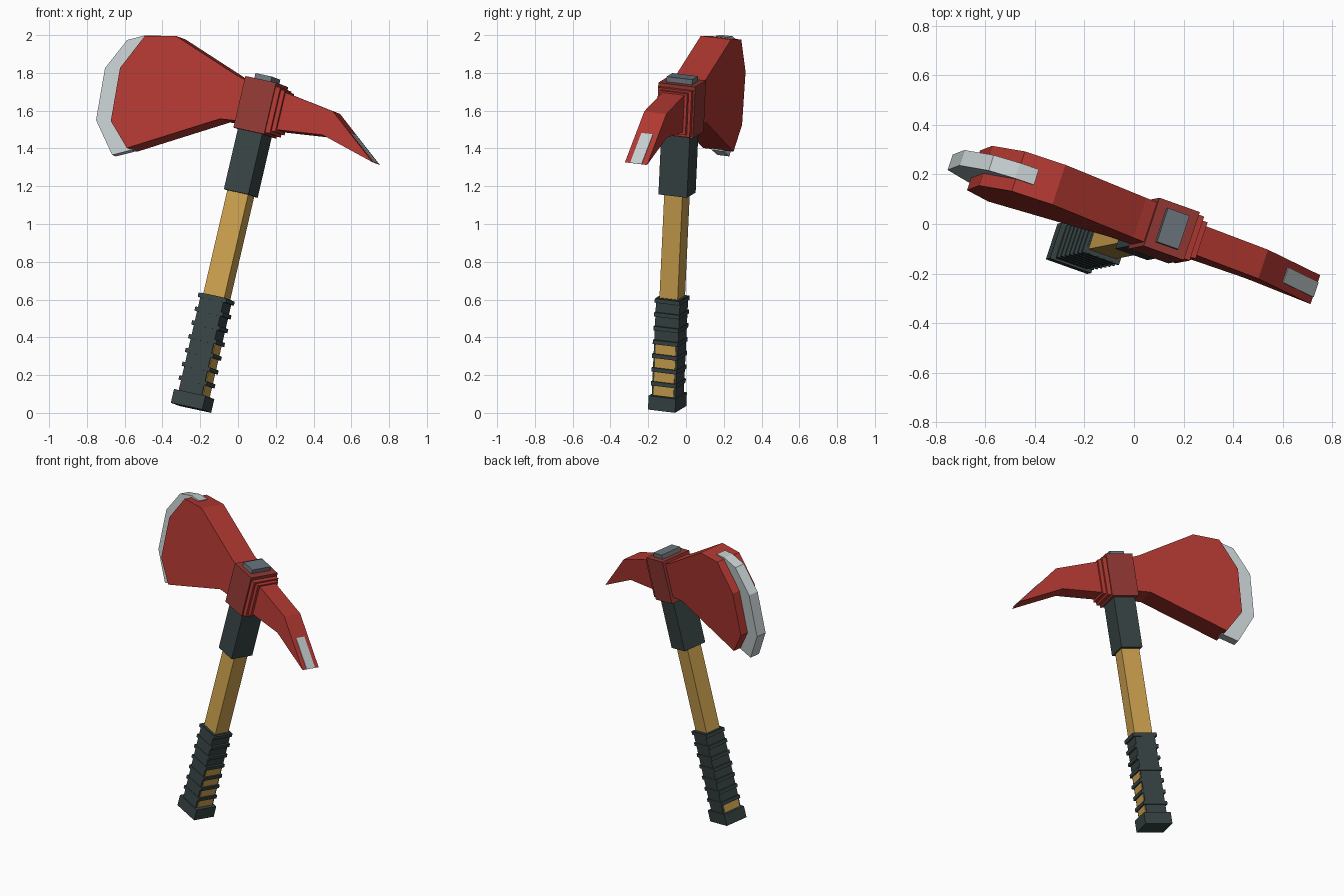
import bpy, bmesh
from mathutils import Vector, Matrix

if "Cube" in bpy.data.objects:
    bpy.data.objects.remove(bpy.data.objects["Cube"])

# Tilted frame of the tool: U along the head, W across it, H up the handle
H = Vector((0.226, 0.045, 0.973)).normalized()
U = Vector((0.923, -0.329, -0.199))
U = (U - H * U.dot(H)).normalized()
W = H.cross(U)
BASE = Vector((-0.249, -0.10, 0.027))
FRAME = Matrix.Translation(BASE) @ Matrix((U, W, H)).transposed().to_4x4()


def material(name, rgb):
    m = bpy.data.materials.new(name)
    m.diffuse_color = (*rgb, 1)
    m.use_nodes = True
    m.node_tree.nodes["Principled BSDF"].inputs["Base Color"].default_value = m.diffuse_color
    return m


RED = material("red paint", (0.445, 0.040, 0.031))
DARK_RED = material("dark red paint", (0.290, 0.040, 0.033))
WOOD = material("yellow wood", (0.600, 0.355, 0.076))
RUBBER = material("dark rubber", (0.040, 0.057, 0.058))
SILVER = material("bright steel", (0.560, 0.620, 0.635))
STEEL = material("grey steel", (0.145, 0.180, 0.205))


def prism(name, profile, half, mat):
    """Extrude a (u, h) outline to both sides of the head plane."""
    bm = bmesh.new()
    a, b = ([bm.verts.new((u, s * half, h)) for u, h in profile] for s in (-1, 1))
    bm.faces.new(a)
    bm.faces.new(b[::-1])
    n = len(a)
    for i in range(n):
        j = (i + 1) % n
        bm.faces.new((a[j], a[i], b[i], b[j]))
    bmesh.ops.recalc_face_normals(bm, faces=bm.faces)
    bm.transform(FRAME)
    me = bpy.data.meshes.new(name)
    bm.to_mesh(me)
    bm.free()
    me.materials.append(mat)
    ob = bpy.data.objects.new(name, me)
    bpy.context.collection.objects.link(ob)
    return ob


def block(name, u0, u1, h0, h1, half, mat):
    return prism(name, [(u0, h0), (u1, h0), (u1, h1), (u0, h1)], half, mat)


# Handle: wooden shaft, rubber grip, end cap and upper sleeve
block("shaft", -0.06, 0.06, 0.05, 1.3, 0.051, WOOD)
block("grip", -0.066, 0.066, 0.06, 0.605, 0.067, RUBBER)
block("end_cap", -0.09, 0.09, 0.0, 0.075, 0.076, RUBBER)
block("sleeve", -0.07, 0.07, 1.166, 1.51, 0.08, RUBBER)

# Raised grip ribs
for i in range(7):
    h = 0.13 + 0.075 * i
    block("grip_rib", -0.08, 0.08, h, h + 0.022, 0.070, RUBBER)

# Wood showing through the grip between ribs
for i in range(4):
    h = 0.077 + 0.075 * i
    block("grip_window", 0.064, 0.070, h, h + 0.053, 0.056, WOOD)
block("rear_grip_window", -0.070, -0.064, 0.077, 0.13, 0.056, WOOD)

# Eye block with its top wedge plate and stepped flanges
block("eye_block", -0.088, 0.088, 1.495, 1.775, 0.103, DARK_RED)
block("wedge_plate", -0.047, 0.047, 1.77, 1.803, 0.072, STEEL)
block("outer_flange", 0.08, 0.115, 1.505, 1.755, 0.094, RED)
block("inner_flange", 0.11, 0.138, 1.52, 1.745, 0.078, RED)

# Spike and the bright strip near its tip
knee, tip = Vector((0.42, 1.692)), Vector((0.702, 1.472))
prism("spike", [(0.10, 1.53), (0.394, 1.558), tip, knee, (0.10, 1.742)], 0.062, RED)
d = (tip - knee).normalized()
lift = Vector((-d.y, d.x)) * 0.004
start = knee.lerp(tip, 0.42)
prism("spike_strip", [start - lift, tip - d * 0.006 - lift * 0.2, tip + lift,
                      start + lift], 0.032, SILVER)

# Flared blade body
prism("blade_body", [(-0.08, 1.755), (-0.138, 1.768), (-0.525, 1.906),
                     (-0.694, 1.871), (-0.789, 1.677), (-0.772, 1.392),
                     (-0.65, 1.27), (-0.18, 1.525), (-0.08, 1.535)], 0.085, RED)

# Steel cutting edge set into the middle of the blade
prism("cutting_edge", [(-0.62, 1.893), (-0.70, 1.882), (-0.803, 1.833),
                       (-0.889, 1.662), (-0.872, 1.383), (-0.74, 1.22),
                       (-0.637, 1.269), (-0.70, 1.40), (-0.70, 1.70)], 0.033, SILVER)
